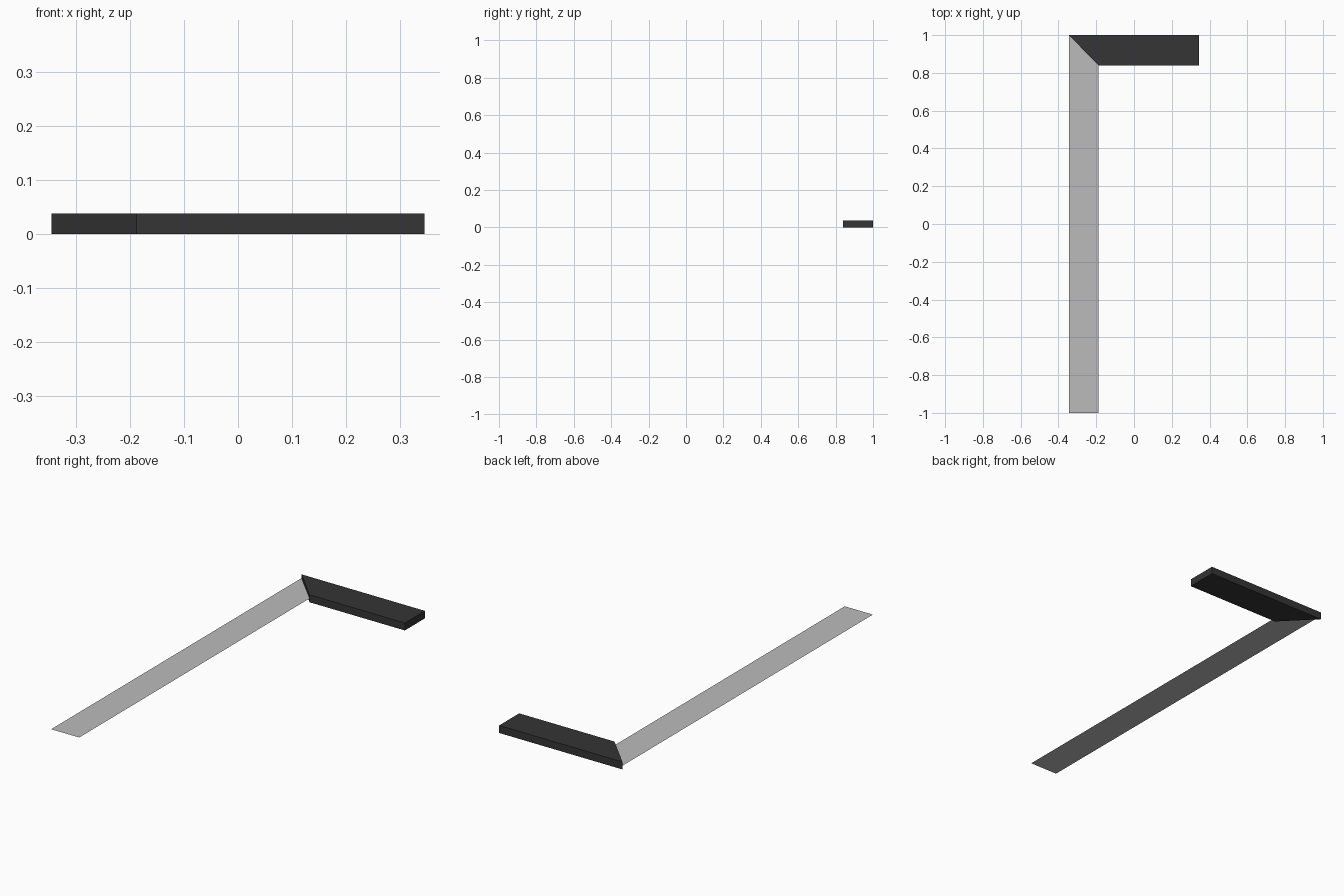
import bpy
import bmesh

if "Cube" in bpy.data.objects:
    bpy.data.objects.remove(bpy.data.objects["Cube"])

X_OUT, X_IN = 0.345, -0.188   # outer half width, inner corner x
Y_IN, HEIGHT = 0.84, 0.038    # inner corner y, bar thickness


def material(name, value):
    mat = bpy.data.materials.new(name)
    mat.diffuse_color = (value, value, value, 1)
    mat.use_nodes = True
    mat.node_tree.nodes["Principled BSDF"].inputs["Base Color"].default_value = mat.diffuse_color
    return mat


def flat_part(name, outline, z, mat, height=0):
    """Polygon outline at height z, optionally extruded upward."""
    bm = bmesh.new()
    face = bm.faces.new([bm.verts.new((x, y, z)) for x, y in outline])
    if height:
        new = bmesh.ops.extrude_face_region(bm, geom=[face])["geom"]
        top = [v for v in new if isinstance(v, bmesh.types.BMVert)]
        bmesh.ops.translate(bm, verts=top, vec=(0, 0, height))
        # keep the bar closed underneath
        if not any(all(v.co.z == z for v in f.verts) for f in bm.faces):
            bm.faces.new([v for v in bm.verts if v.co.z == z])
        bmesh.ops.recalc_face_normals(bm, faces=bm.faces)
    mesh = bpy.data.meshes.new(name)
    bm.to_mesh(mesh)
    bm.free()
    mesh.materials.append(mat)
    obj = bpy.data.objects.new(name, mesh)
    bpy.context.collection.objects.link(obj)
    return obj


# Solid dark short bar with a mitred left end
flat_part("short_bar",
          [(X_IN, Y_IN), (X_OUT, Y_IN), (X_OUT, 1), (-X_OUT, 1)],
          0, material("dark grey", 0.035), HEIGHT)

# Thin light sheet running forward from the mitre
flat_part("long_strip",
          [(-X_OUT, -1), (X_IN, -1), (X_IN, Y_IN), (-X_OUT, 1)],
          HEIGHT / 2, material("light grey", 0.5))
